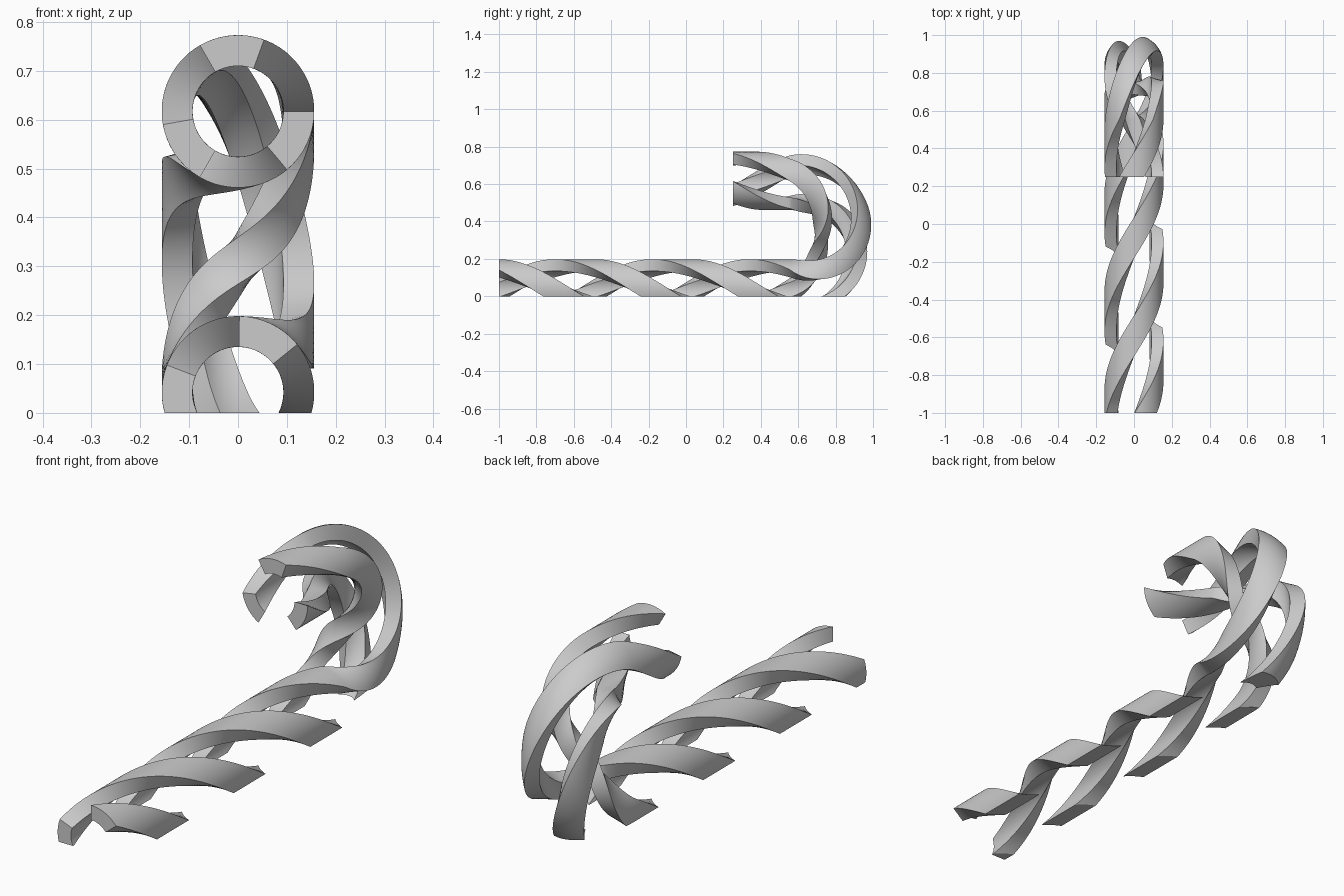
import bpy
import bmesh
from math import cos, sin, pi, radians
from mathutils import Vector

cube = bpy.data.objects.get("Cube")
if cube:
    bpy.data.objects.remove(cube, do_unlink=True)

# Cane axis: long straight, half-circle bend, short straight back
Y_START, Y_BEND, Y_END = -1.0, 0.557, 0.25
Z_AXIS, BEND_R = 0.042, 0.2875
STRAIGHT = Y_BEND - Y_START
ARC = pi * BEND_R
LENGTH = STRAIGHT + ARC + (Y_BEND - Y_END)

# Each strand is a sector of a tube wall
R_IN, R_OUT, WIDTH = 0.093, 0.156, radians(50)
START_ANGLE, TWIST = radians(64), radians(-639)
SLICES, STEPS = 280, 8

grey = bpy.data.materials.new("plain_grey")
grey.use_nodes = True
grey.diffuse_color = (0.6, 0.6, 0.6, 1)
grey.node_tree.nodes["Principled BSDF"].inputs["Base Color"].default_value = (0.6, 0.6, 0.6, 1)


def axis_frame(s):
    """Point on the axis and the direction towards the inside of the bend."""
    if s < STRAIGHT:
        return Vector((0, Y_START + s, Z_AXIS)), Vector((0, 0, 1))
    a = min((s - STRAIGHT) / BEND_R, pi)
    inward = Vector((0, -sin(a), cos(a)))
    centre = Vector((0, Y_BEND, Z_AXIS + BEND_R))
    beyond = max(s - STRAIGHT - ARC, 0)
    return centre - inward * BEND_R - Vector((0, beyond, 0)), inward


def section(bm, s, phase):
    """Outer and inner rows of vertices for one slice of a strand."""
    point, inward = axis_frame(s)
    mid = START_ANGLE + phase + TWIST * s / LENGTH
    rows = []
    for r in (R_OUT, R_IN):
        row = []
        for i in range(STEPS + 1):
            a = mid + WIDTH * (i / STEPS - 0.5)
            row.append(bm.verts.new(point + r * (Vector((cos(a), 0, 0)) + inward * sin(a))))
        rows.append(row)
    return rows


def build_strand(name, phase):
    bm = bmesh.new()
    slices = [section(bm, LENGTH * k / SLICES, phase) for k in range(SLICES + 1)]
    # Side walls
    for (o1, i1), (o2, i2) in zip(slices, slices[1:]):
        loop1, loop2 = o1 + i1[::-1], o2 + i2[::-1]
        for j in range(len(loop1)):
            n = (j + 1) % len(loop1)
            bm.faces.new((loop1[j], loop1[n], loop2[n], loop2[j]))
    # End caps
    for outer, inner in (slices[0], slices[-1]):
        for j in range(STEPS):
            bm.faces.new((outer[j], outer[j + 1], inner[j + 1], inner[j]))
    # Flat underside, cut at the ground and closed
    bmesh.ops.bisect_plane(bm, geom=bm.verts[:] + bm.edges[:] + bm.faces[:], dist=1e-6,
                           plane_co=(0, 0, 0), plane_no=(0, 0, 1), clear_inner=True)
    bmesh.ops.holes_fill(bm, edges=[e for e in bm.edges if e.is_boundary], sides=0)
    bmesh.ops.recalc_face_normals(bm, faces=bm.faces[:])

    mesh = bpy.data.meshes.new(name)
    bm.to_mesh(mesh)
    bm.free()
    mesh.materials.append(grey)
    obj = bpy.data.objects.new(name, mesh)
    bpy.context.collection.objects.link(obj)
    bpy.ops.object.select_all(action='DESELECT')
    obj.select_set(True)
    bpy.context.view_layer.objects.active = obj
    bpy.ops.object.shade_smooth_by_angle(angle=radians(30))


for n, label in enumerate(("first", "second", "third")):
    build_strand(label + "_twisted_strand", n * 2 * pi / 3)
